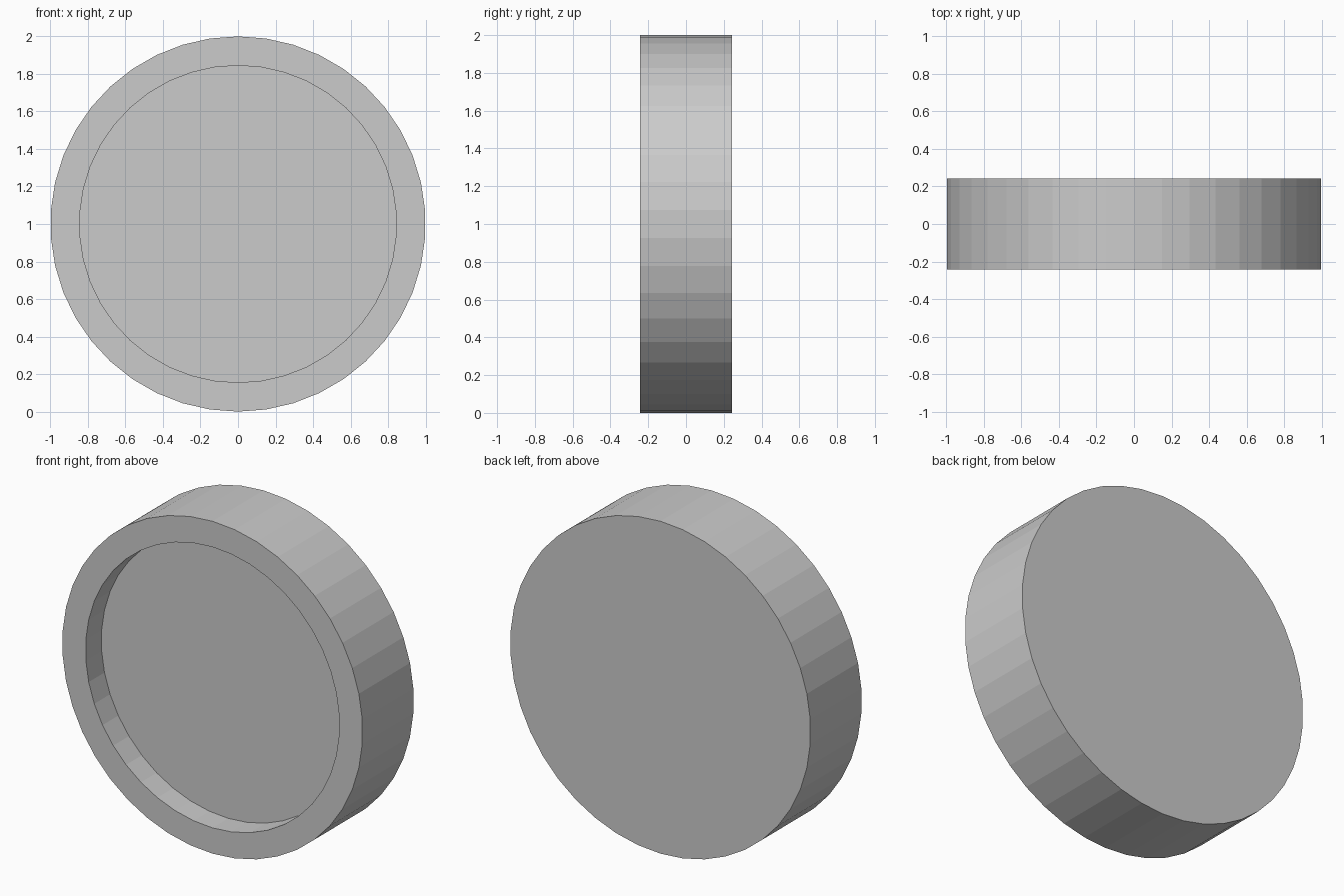
import bpy, bmesh
from math import sin, cos, tau

if "Cube" in bpy.data.objects:
    bpy.data.objects.remove(bpy.data.objects["Cube"])

SIDES = 42
HALF = 0.243           # half thickness
INNER = 0.845          # recess radius
DEPTH = 0.15           # recess depth

bm = bmesh.new()


def ring(radius, y):
    """Circle of vertices facing the y axis, one vertex at the top."""
    return [bm.verts.new((radius * sin(tau * i / SIDES), y,
                          1 + radius * cos(tau * i / SIDES)))
            for i in range(SIDES)]


# Back rim, front rim, recess edge, recess floor
rings = [ring(1, HALF), ring(1, -HALF), ring(INNER, -HALF), ring(INNER, -HALF + DEPTH)]
for a, b in zip(rings, rings[1:]):
    for i in range(SIDES):
        j = (i + 1) % SIDES
        bm.faces.new((a[i], a[j], b[j], b[i]))

# Flat back and recess floor
bm.faces.new(rings[0])
bm.faces.new(rings[-1])
bmesh.ops.recalc_face_normals(bm, faces=bm.faces)

mesh = bpy.data.meshes.new("recessed_disc")
bm.to_mesh(mesh)
bm.free()
bpy.context.collection.objects.link(bpy.data.objects.new("recessed_disc", mesh))
